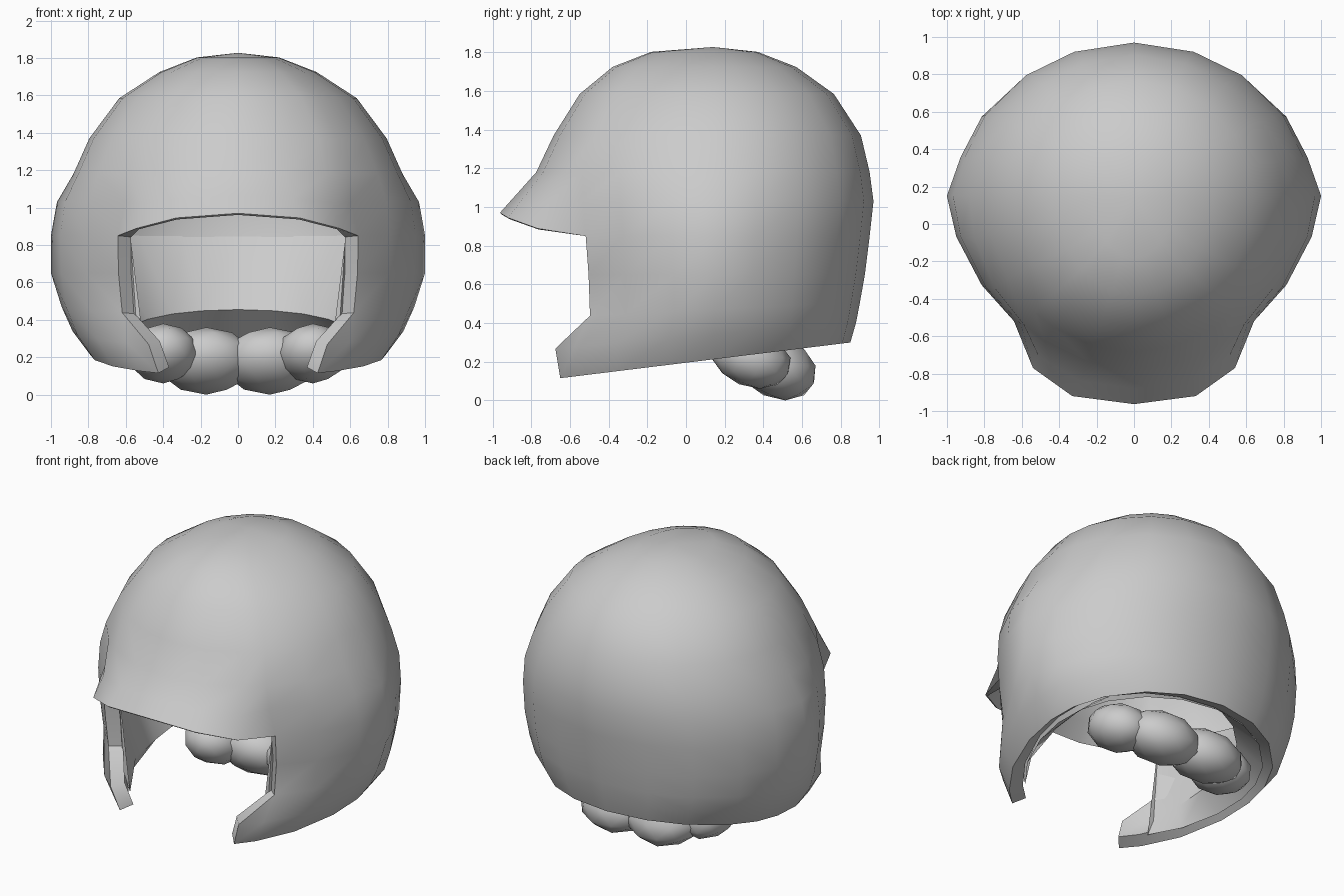
import bpy
import bmesh
from math import sin, cos, radians
from mathutils import Vector

cube = bpy.data.objects.get("Cube")
if cube:
    bpy.data.objects.remove(cube)

GREY = (0.6, 0.6, 0.6, 1)
grey = bpy.data.materials.new("helmet_grey")
grey.use_nodes = True
grey.diffuse_color = GREY
grey.node_tree.nodes["Principled BSDF"].inputs["Base Color"].default_value = GREY

CENTRE_Y = 0.15


def ring_point(angle, width, front, back, z):
    """Point on an egg-shaped ring; angle 0 is the front, 180 the back."""
    c = cos(radians(angle))
    reach = CENTRE_Y - front if c > 0 else back - CENTRE_Y
    return Vector((width * sin(radians(angle)), CENTRE_Y - reach * c, z))


def rim_height(y):
    return 0.195 + 0.123 * y


def add_object(name, bm):
    mesh = bpy.data.meshes.new(name)
    bm.to_mesh(mesh)
    bm.free()
    obj = bpy.data.objects.new(name, mesh)
    bpy.context.collection.objects.link(obj)
    mesh.materials.append(grey)
    return obj


def finish(obj, angle):
    """Apply the modifiers and smooth the surface."""
    bpy.ops.object.select_all(action='DESELECT')
    obj.select_set(True)
    bpy.context.view_layer.objects.active = obj
    for mod in list(obj.modifiers):
        bpy.ops.object.modifier_apply(modifier=mod.name)
    bpy.ops.object.shade_smooth_by_angle(angle=radians(angle))


def mirror(obj):
    mod = obj.modifiers.new("mirror", 'MIRROR')
    mod.use_clip = True
    mod.merge_threshold = 0.002


# Shell: one half as a grid of rings, from the rim up to the crown
angles = [0, 16, 32.6, 42, 58, 76, 90, 105, 122, 142, 160, 180]
OPENING = 3
EAR = 6
lower = [  # share of the way up from the rim, half width, front, back
    (0.0, 0.79, -0.80, 0.85),
    (0.29, 0.885, -0.83, 0.88),
    (0.59, 0.925, -0.72, 0.90),
]
upper = [  # height, half width, front, back
    (0.65, 0.955, -0.73, 0.925),
    (0.85, 0.96, -0.75, 0.95),
    (1.03, 0.935, -0.77, 0.97),
    (1.18, 0.88, -0.775, 0.95),
    (1.37, 0.795, -0.685, 0.905),
    (1.585, 0.635, -0.55, 0.765),
    (1.725, 0.42, -0.38, 0.57),
    (1.803, 0.22, -0.18, 0.37),
]
ear_bulge = {2: 1.02, 3: 1.047, 4: 1.042, 5: 1.035}
BROW = 4
rows = []
for share, w, f, b in lower:
    row = [ring_point(a, w, f, b, 0) for a in angles]
    for p in row:
        rim = rim_height(p.y)
        p.z = rim + share * (0.65 - rim)
    rows.append(row)
for z, w, f, b in upper:
    rows.append([ring_point(a, w, f, b, z) for a in angles])
for j, bulge in ear_bulge.items():
    rows[j][EAR].x *= bulge
    rows[j][EAR - 1].x *= 1.02

# Visor: pull the front of the brow outwards, with a hollow at its root
visor_edge = [(0, -0.963, 0.97), (0.33, -0.92, 0.945), (0.54, -0.77, 0.89)]
for i, p in enumerate(visor_edge):
    rows[BROW][i] = Vector(p)
    rows[BROW + 1][i] = rows[BROW + 2][i].lerp(Vector(p), 0.55)
rows[BROW + 1][OPENING].x -= 0.02

bm = bmesh.new()
grid = {}


def vert(i, j):
    if (i, j) not in grid:
        grid[i, j] = bm.verts.new(rows[j][i])
    return grid[i, j]


for j in range(len(rows) - 1):
    # The face opening leaves out the front columns; the jaw reaches further in
    first = 2 if j == 0 else OPENING if j < BROW else 0
    for i in range(first, len(angles) - 1):
        bm.faces.new([vert(i, j), vert(i + 1, j), vert(i + 1, j + 1), vert(i, j + 1)])
bm.faces.new([vert(2, 1), vert(3, 1), vert(3, 2)])
crown = bm.verts.new((0, 0.14, 1.828))
top = len(rows) - 1
for i in range(len(angles) - 1):
    bm.faces.new([vert(i, top), vert(i + 1, top), crown])
bm.verts.index_update()
thin = {grid[i, BROW].index: 0.15 for i in range(3)}
thin.update({grid[i, BROW + 1].index: 0.6 for i in range(3)})
shell = add_object("helmet_shell", bm)
group = shell.vertex_groups.new(name="thickness")
for v in shell.data.vertices:
    group.add([v.index], thin.get(v.index, 1.0), 'REPLACE')
mirror(shell)
solid = shell.modifiers.new("thickness", 'SOLIDIFY')
solid.thickness = 0.09
solid.offset = -1
solid.vertex_group = "thickness"
finish(shell, 50)

# Liner: a broad padded flange inside the rim, then a wall up to the brow
bm = bmesh.new()
cheek_lip = {42: 0.80, 58: 0.67, 76: 0.60, 90: 0.58}
liner_rows = []
for kind, w, b in (("rim", 0.73, 0.79), ("lip", 0.57, 0.62), ("wall", 0.86, 0.862)):
    row = []
    for a in angles[OPENING:]:
        width = cheek_lip.get(a, w) if kind == "lip" else w
        p = ring_point(a, width, -0.66, b, 0.85)
        if kind == "rim":
            p.z = rim_height(p.y) + 0.005
        elif kind == "lip":
            p.z = 0.345 - 0.11 * cos(radians(a))
        row.append(bm.verts.new(p))
    liner_rows.append(row)
for low, high in zip(liner_rows, liner_rows[1:]):
    for i in range(len(low) - 1):
        bm.faces.new([low[i], high[i], high[i + 1], low[i + 1]])
# Close the liner's front end at the cheek
bm.faces.new([row[0] for row in reversed(liner_rows)])
liner = add_object("padded_liner", bm)
mirror(liner)
finish(liner, 40)

# Neck pads: a row of soft lumps below the back rim, leaning forward at the top
pads = {
    "inner": ((0.17, 0.46, 0.18), (0.26, 0.21, 0.18)),
    "outer": ((0.40, 0.335, 0.22), (0.19, 0.205, 0.16)),
}
LEAN = 0.3
for side, sign in (("left", 1), ("right", -1)):
    for place, (centre, size) in pads.items():
        bm = bmesh.new()
        bmesh.ops.create_icosphere(bm, subdivisions=2, radius=1)
        for v in bm.verts:
            x, y, z = (c * s for c, s in zip(v.co, size))
            v.co = (sign * centre[0] + x, centre[1] + y - LEAN * z, centre[2] + z)
        finish(add_object(f"neck_pad_{place}_{side}", bm), 60)
